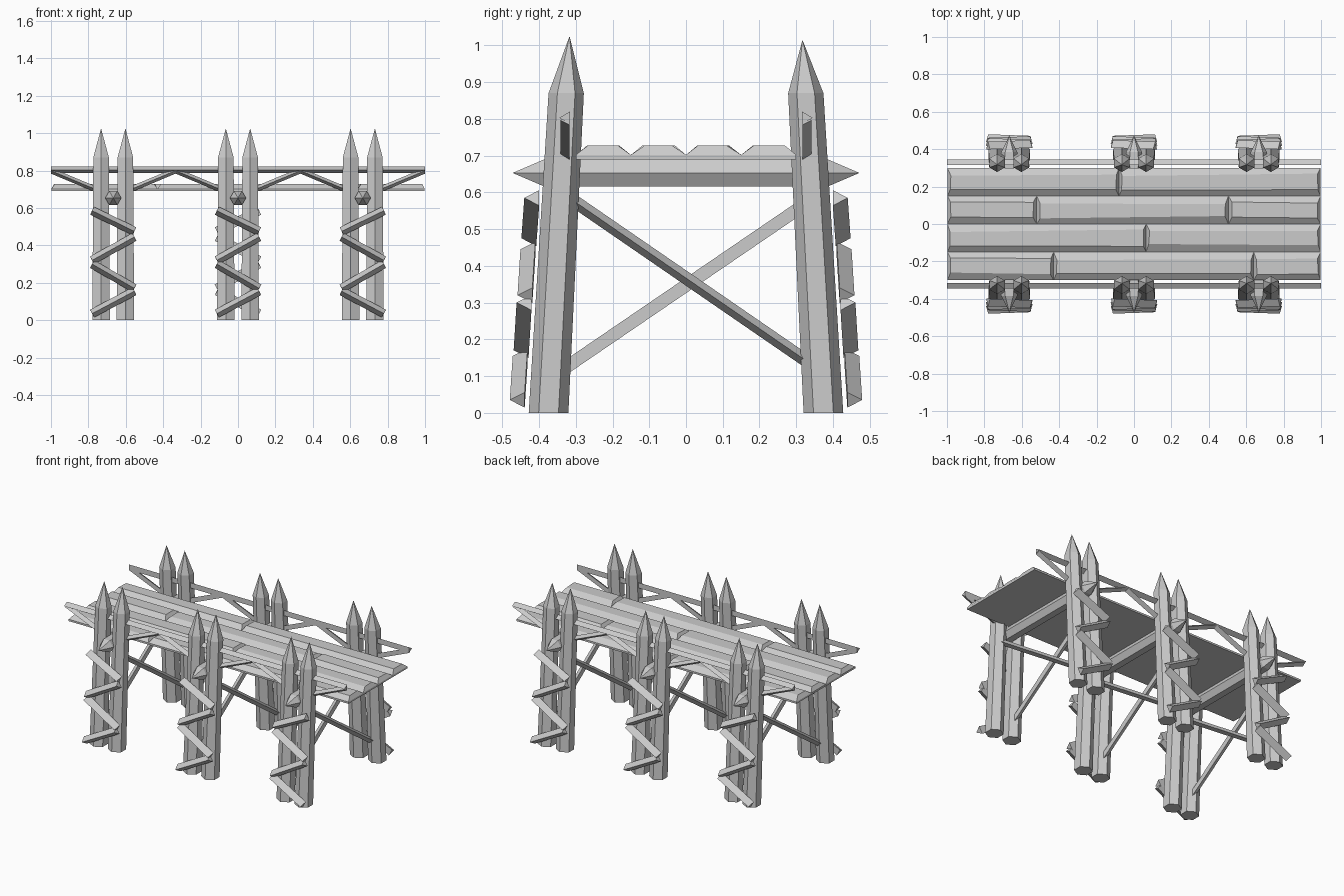
import bpy, bmesh, math, random
from mathutils import Vector

random.seed(4)
cube = bpy.data.objects.get("Cube")
if cube:
    bpy.data.objects.remove(cube, do_unlink=True)

wood = bpy.data.materials.new("pale_grey_wood")
wood.use_nodes = True
GREY = (0.6, 0.6, 0.6, 1)
wood.diffuse_color = GREY
wood.node_tree.nodes["Principled BSDF"].inputs["Base Color"].default_value = GREY


def loft(name, rings):
    """Skin a list of rings; a ring with one point closes to a tip."""
    bm = bmesh.new()
    loops = [[bm.verts.new(p) for p in ring] for ring in rings]
    for a, b in zip(loops, loops[1:]):
        n = max(len(a), len(b))
        for i in range(n):
            j = (i + 1) % n
            if len(a) == 1:
                bm.faces.new((a[0], b[j], b[i]))
            elif len(b) == 1:
                bm.faces.new((a[i], a[j], b[0]))
            else:
                bm.faces.new((a[i], a[j], b[j], b[i]))
    for end in (loops[0], loops[-1]):
        if len(end) > 2:
            bm.faces.new(end)
    bmesh.ops.recalc_face_normals(bm, faces=bm.faces)
    mesh = bpy.data.meshes.new(name)
    bm.to_mesh(mesh)
    bm.free()
    mesh.materials.append(wood)
    obj = bpy.data.objects.new(name, mesh)
    bpy.context.collection.objects.link(obj)
    return obj


def ring(centre, u, v, radius, sides):
    """Regular polygon with its first corner towards u."""
    c = Vector(centre)
    turns = [math.tau * i / sides for i in range(sides)]
    return [c + radius * (math.cos(t) * u + math.sin(t) * v) for t in turns]


def bar(name, a, b, radius, out):
    """Three-sided bar from a to b with one edge turned towards out."""
    a, b, out = Vector(a), Vector(b), Vector(out)
    axis = (b - a).normalized()
    u = (out - out.dot(axis) * axis).normalized()
    v = axis.cross(u)
    return loft(name, [ring(p, u, v, radius, 3) for p in (a, b)])


X, Y, Z = Vector((1, 0, 0)), Vector((0, 1, 0)), Vector((0, 0, 1))
BAYS = (-0.667, 0, 0.667)
SIDES = (("front", -1), ("back", 1))


def post(name, x, s):
    """Leaning six-sided stake with a sharpened top."""
    tip = 1.025 if s < 0 else 1.015
    loft(name, [ring((x, s * 0.374, 0), Y, X, 0.054, 6),
                ring((x, s * 0.326, 0.87), Y, X, 0.048, 6),
                [(x, s * 0.317, tip)]])


def lashing(name, cx, s, flip):
    """Four zigzag battens nailed across a pair of posts."""
    heights = ((0.585, 0.475), (0.445, 0.32), (0.30, 0.17), (0.155, 0.035))
    for i, (top, low) in enumerate(heights):
        side = flip * (-1 if i % 2 == 0 else 1)
        y = 0.417 + 0.0105 * i
        bar(f"{name}_{i + 1}", (cx + side * 0.113, s * (y - 0.004), top),
            (cx - side * 0.113, s * (y + 0.004), low), 0.027, (0, s, 0))


# Posts, lashings, cross beams and braces of each bay
for n, cx in enumerate(BAYS, 1):
    for label, s in SIDES:
        for side in (-1, 1):
            post(f"{label}_post_{n}_{'right' if side < 0 else 'left'}", cx + side * 0.065, s)
        flip = -1 if n == 3 or (n == 2 and s > 0) else 1
        lashing(f"{label}_lashing_{n}", cx, s, flip)
    beam = [[(cx, -0.472, 0.653)]]
    beam += [ring((cx, y, 0.653), X, Z, 0.043, 6) for y in (-0.385, 0.385)]
    loft(f"cross_beam_{n}", beam + [[(cx, 0.472, 0.653)]])
    bar(f"falling_brace_{n}", (cx + 0.055, -0.32, 0.587), (cx + 0.055, 0.33, 0.14), 0.02, X)
    bar(f"rising_brace_{n}", (cx - 0.055, -0.34, 0.115), (cx - 0.055, 0.32, 0.565), 0.02, -X)

# Handrails with slanted struts
for label, s in SIDES:
    y = s * 0.325
    bar(f"{label}_handrail", (-1, y, 0.803), (1, y, 0.803), 0.02, (0, s, 0))
    for n, cx in enumerate(BAYS, 1):
        for side in (-1, 1):
            bar(f"{label}_strut_{n}_{'right' if side < 0 else 'left'}",
                (cx + side * 0.06, y, 0.685), (cx + side * 0.328, y, 0.797), 0.017, (0, s, 0))


def plank(name, x0, x1, y0, y1):
    """Deck board with sloped long edges and ends."""
    def rect(dx, dy, z, wobble=0.0):
        corners = ((x0 + dx, y0 + dy), (x1 - dx, y0 + dy), (x1 - dx, y1 - dy), (x0 + dx, y1 - dy))
        return [(x + random.uniform(0, wobble) * (1 if x < (x0 + x1) / 2 else -1),
                 y + random.uniform(-wobble, wobble), z) for x, y in corners]
    loft(name, [rect(0, 0, 0.69), rect(0, 0, 0.702), rect(0.012, 0.036, 0.727, 0.007)])


# Four rows of boards with staggered joints
ROWS = ((-0.43, 0.64), (0.065,), (-0.52, 0.505), (-0.08,))
for r, joints in enumerate(ROWS):
    ends = (-0.998, *joints, 0.998)
    y = -0.3 + 0.15 * r
    for k, (x0, x1) in enumerate(zip(ends, ends[1:]), 1):
        plank(f"deck_plank_{r + 1}_{k}", x0, x1, y, y + 0.15)
